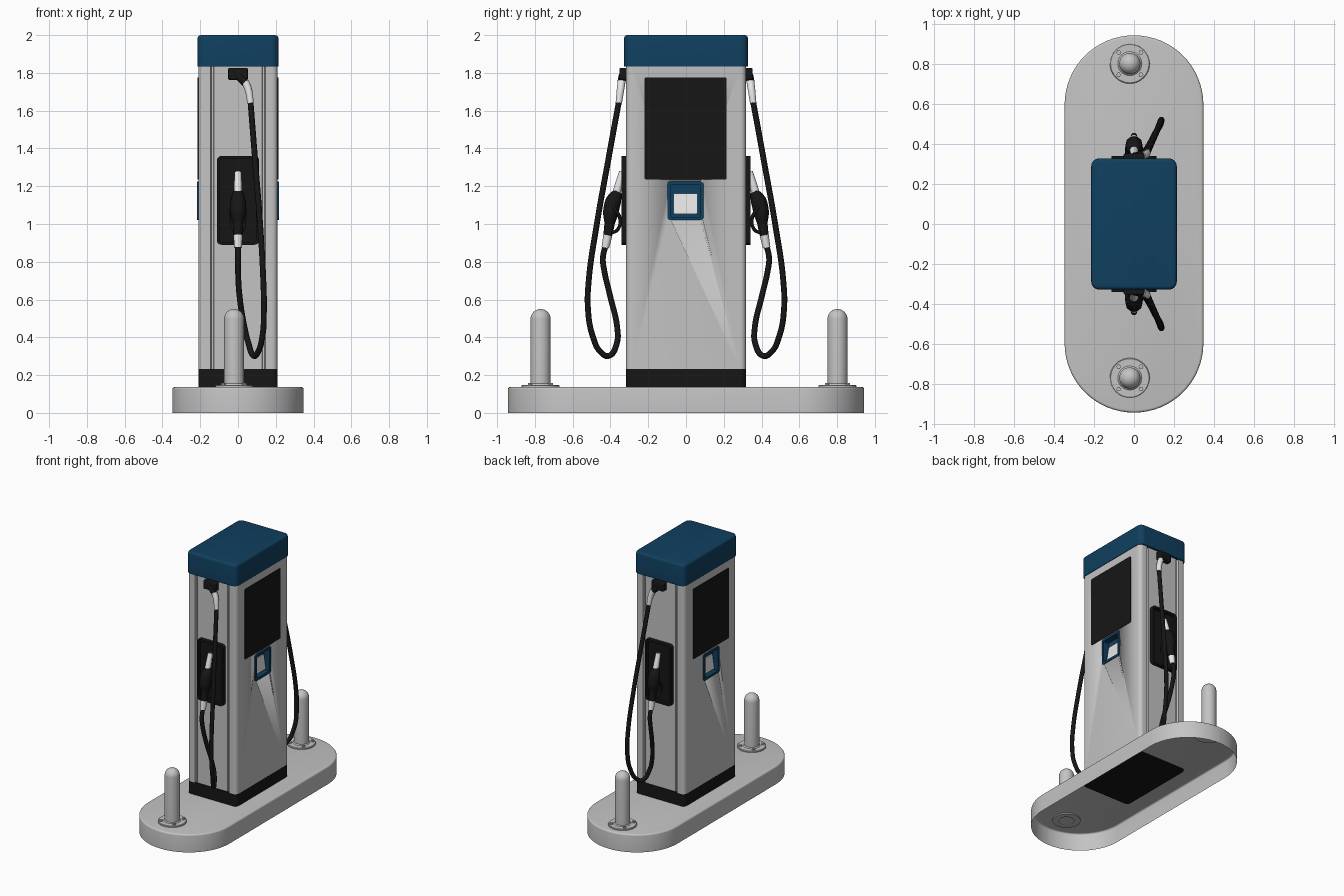
import bpy, bmesh, math
from mathutils import Vector

if "Cube" in bpy.data.objects:
    bpy.data.objects.remove(bpy.data.objects["Cube"])


def material(name, rgb):
    m = bpy.data.materials.new(name)
    m.diffuse_color = (*rgb, 1)
    m.use_nodes = True
    m.node_tree.nodes["Principled BSDF"].inputs["Base Color"].default_value = m.diffuse_color
    return m


GREY = material("light_grey", (0.55, 0.55, 0.55))
WHITE = material("white", (0.8, 0.8, 0.8))
BLUE = material("dark_blue", (0.005, 0.05, 0.115))
BLACK = material("black", (0.008, 0.008, 0.008))


def smooth(ob, angle=35):
    bpy.ops.object.select_all(action='DESELECT')
    ob.select_set(True)
    bpy.context.view_layer.objects.active = ob
    bpy.ops.object.shade_smooth_by_angle(angle=math.radians(angle))


def finish(name, bm, mat):
    me = bpy.data.meshes.new(name)
    bm.to_mesh(me)
    bm.free()
    me.materials.append(mat)
    ob = bpy.data.objects.new(name, me)
    bpy.context.collection.objects.link(ob)
    smooth(ob)
    return ob


def rrect(cu, cv, hu, hv, r, n=6):
    """Rounded rectangle outline."""
    pts = []
    for q, (su, sv) in enumerate(((1, 1), (-1, 1), (-1, -1), (1, -1))):
        for i in range(n + 1):
            a = math.pi / 2 * (q + i / n)
            pts.append((cu + su * (hu - r) + r * math.cos(a),
                        cv + sv * (hv - r) + r * math.sin(a)))
    return pts


def prism(name, pts, axis, a, b, mat, bevel=0, inset=0, depth=0, open_start=False):
    """Outline extruded along an axis from a to b, with optional bevelled or sunk end."""
    def put(u, v, w):
        return {'X': (w, u, v), 'Y': (u, w, v), 'Z': (u, v, w)}[axis]
    bm = bmesh.new()
    lo = [bm.verts.new(put(u, v, a)) for u, v in pts]
    hi = [bm.verts.new(put(u, v, b)) for u, v in pts]
    n = len(pts)
    for i in range(n):
        j = (i + 1) % n
        bm.faces.new((lo[i], lo[j], hi[j], hi[i]))
    start = bm.faces.new(lo[::-1])
    end = bm.faces.new(hi)
    bmesh.ops.recalc_face_normals(bm, faces=bm.faces[:])
    if open_start:
        bmesh.ops.delete(bm, geom=[start], context='FACES_ONLY')
    if inset:
        bmesh.ops.inset_region(bm, faces=[end], thickness=inset, use_even_offset=True)
        rim = list(end.verts)
        floor = bmesh.ops.extrude_face_region(bm, geom=[end])
        moved = [g for g in floor['geom'] if isinstance(g, bmesh.types.BMVert)]
        if end.is_valid:
            bmesh.ops.delete(bm, geom=[end], context='FACES_ONLY')
        d = depth if b > a else -depth
        bmesh.ops.translate(bm, verts=moved, vec=Vector(put(0, 0, -d)))
    elif bevel:
        bmesh.ops.bevel(bm, geom=list(end.edges), offset=bevel, segments=4,
                        profile=0.5, affect='EDGES')
    return finish(name, bm, mat)


def lathe(name, profile, x, y, mat, n=32):
    bm = bmesh.new()
    vs = [bm.verts.new((r, 0, z)) for r, z in profile]
    es = [bm.edges.new(p) for p in zip(vs, vs[1:])]
    bmesh.ops.spin(bm, geom=vs + es, cent=(0, 0, 0), axis=(0, 0, 1),
                   angle=2 * math.pi, steps=n)
    bmesh.ops.remove_doubles(bm, verts=bm.verts[:], dist=1e-5)
    bmesh.ops.recalc_face_normals(bm, faces=bm.faces[:])
    bmesh.ops.translate(bm, verts=bm.verts[:], vec=(x, y, 0))
    return finish(name, bm, mat)


def tube(name, pts, radii, s, mat, res=8):
    """Round tube through points; s mirrors it front to back."""
    cu = bpy.data.curves.new(name, 'CURVE')
    cu.dimensions = '3D'
    cu.bevel_depth = 1
    cu.bevel_resolution = 4
    cu.resolution_u = res
    cu.use_fill_caps = True
    sp = cu.splines.new('BEZIER')
    sp.bezier_points.add(len(pts) - 1)
    if not isinstance(radii, (list, tuple)):
        radii = [radii] * len(pts)
    for bp, (x, y, z), r in zip(sp.bezier_points, pts, radii):
        bp.co = (x, s * y, z)
        bp.radius = r
        bp.handle_left_type = bp.handle_right_type = 'AUTO'
    cu.materials.append(mat)
    ob = bpy.data.objects.new(name, cu)
    bpy.context.collection.objects.link(ob)
    bpy.ops.object.select_all(action='DESELECT')
    ob.select_set(True)
    bpy.context.view_layer.objects.active = ob
    bpy.ops.object.convert(target='MESH')
    smooth(bpy.context.view_layer.objects.active, 50)


# Hollow kerbed island
prism("island", rrect(0, 0, 0.347, 0.943, 0.346, 16), 'Z', 0, 0.137, GREY,
      bevel=0.012, open_start=True)

# Cabinet plinth and cap
prism("plinth", rrect(0, 0, 0.21, 0.318, 0.03), 'Z', 0.13, 0.232, BLACK)
prism("cap", rrect(0, 0, 0.214, 0.328, 0.04), 'Z', 1.835, 2.0, BLUE, bevel=0.018)

# Cabinet body: rounded corner columns, grooves beside the end panels
quarter = [(0.18 + 0.03 * math.cos(a), 0.288 + 0.03 * math.sin(a))
           for a in (math.pi / 12 * i for i in range(7))]
quarter += [(0.145, 0.318), (0.14, 0.3), (0.131, 0.3), (0.127, 0.311)]
half = quarter + [(-x, y) for x, y in reversed(quarter)]
body = prism("cabinet_body", half + [(-x, -y) for x, y in half], 'Z', 0.23, 1.84, GREY)

for s, side in ((1, "right"), (-1, "left")):
    # Opening for the card reader
    cutter = prism("reader_cutter", rrect(-0.003, 1.122, 0.088, 0.094, 0.012),
                   'X', s * 0.14, s * 0.25, BLUE)
    cutter.hide_render = True
    bpy.context.view_layer.objects.active = body
    mod = body.modifiers.new("opening", 'BOOLEAN')
    mod.operation = 'DIFFERENCE'
    mod.object = cutter
    bpy.ops.object.modifier_apply(modifier=mod.name)
    bpy.data.objects.remove(cutter)
    # Sunken reader frame, sloped reader display, large screen
    prism(side + "_reader_frame", rrect(-0.003, 1.122, 0.095, 0.102, 0.015), 'X',
          s * 0.15, s * 0.216, BLUE, inset=0.018, depth=0.045)
    disp = prism(side + "_reader_display", rrect(-0.003, 1.108, 0.063, 0.054, 0.006), 'X',
                 s * 0.172, s * 0.18, WHITE)
    for v in disp.data.vertices:
        v.co.x += s * (1.162 - v.co.z) * 0.15
    prism(side + "_screen", rrect(-0.002, 1.506, 0.217, 0.27, 0.008), 'X',
          s * 0.205, s * 0.2135, BLACK)

for s, end in ((-1, "front"), (1, "back")):
    # Nozzle holster and upper hose bracket
    prism(end + "_holster", rrect(0, 1.125, 0.112, 0.235, 0.025), 'Y',
          s * 0.305, s * 0.341, BLACK, inset=0.016, depth=0.024)
    prism(end + "_hose_bracket", rrect(0, 1.795, 0.052, 0.032, 0.008), 'Y',
          s * 0.305, s * 0.352, BLACK, bevel=0.006)
    tube(end + "_hose_swivel", [(0, 0.335, 1.785), (0.037, 0.342, 1.75)], 0.022, s, BLACK)
    tube(end + "_upper_collar", [(0.037, 0.341, 1.755), (0.055, 0.347, 1.71), (0.067, 0.356, 1.64)],
         [0.021, 0.02, 0.017], s, WHITE)
    # Hanging hose loop
    tube(end + "_hose", [(0.066, 0.355, 1.65), (0.092, 0.415, 1.32), (0.117, 0.472, 1.0),
                         (0.134, 0.515, 0.7), (0.137, 0.519, 0.55), (0.13, 0.495, 0.41),
                         (0.105, 0.45, 0.32), (0.083, 0.408, 0.302), (0.055, 0.366, 0.37),
                         (0.035, 0.364, 0.45), (0.008, 0.402, 0.62), (0, 0.434, 0.76),
                         (0, 0.44, 0.82), (0, 0.425, 0.89)], 0.0155, s, BLACK)
    # Nozzle: collar, grip, trigger guard, spout
    tube(end + "_lower_collar", [(0, 0.414, 0.94), (0, 0.427, 0.875)], [0.024, 0.02], s, WHITE)
    tube(end + "_nozzle_grip", [(0, 0.358, 1.17), (0, 0.385, 1.12), (0, 0.398, 1.06),
                                (0, 0.405, 1.0), (0, 0.416, 0.928)],
         [0.026, 0.042, 0.042, 0.027, 0.023], s, BLACK)
    for x in (-0.035, 0.035):
        tube(end + "_trigger_guard", [(x, 0.385, 1.09), (x, 0.35, 1.03), (x * 0.7, 0.362, 0.97),
                                      (0, 0.408, 0.95)], 0.009, s, BLACK)
    tube(end + "_spout", [(0, 0.375, 1.14), (0, 0.358, 1.2), (0, 0.336, 1.275)],
         [0.022, 0.021, 0.018], s, WHITE)

# Guard posts with domed tops, flanges and bolts
dome = [(0.053 * math.cos(a), 0.497 + 0.053 * math.sin(a))
        for a in (math.pi / 16 * i for i in range(8))] + [(0, 0.55)]
for y, end in ((-0.77, "front"), (0.802, "back")):
    x = -0.021
    lathe(end + "_guard_post", [(0.053, 0.129), (0.1, 0.129), (0.1, 0.145), (0.096, 0.148),
                                (0.06, 0.148), (0.053, 0.155)] + dome, x, y, GREY)
    for k in range(4):
        a = math.pi / 4 + k * math.pi / 2
        bx, by = x + 0.079 * math.cos(a), y + 0.079 * math.sin(a)
        prism(end + "_flange_bolt", [(bx + 0.012 * math.cos(t * math.pi / 3),
                                      by + 0.012 * math.sin(t * math.pi / 3)) for t in range(6)],
              'Z', 0.14, 0.158, GREY)
